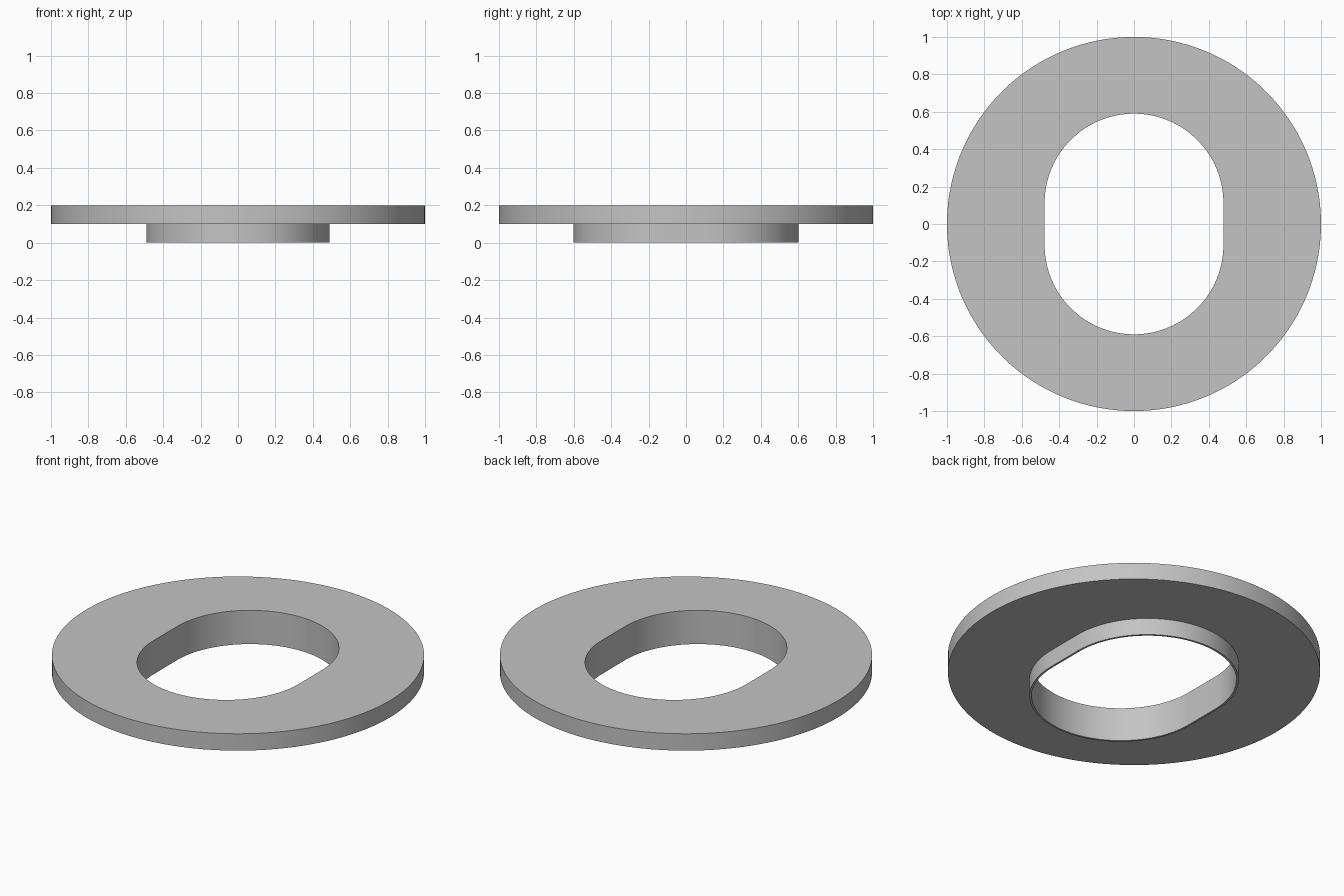
import bpy
import bmesh
from math import pi, cos, sin, radians

cube = bpy.data.objects.get("Cube")
if cube:
    bpy.data.objects.remove(cube, do_unlink=True)

HALF = 64            # segments in each half circle
COUNT = 2 * (HALF + 1)
SHIFT = 0.112        # half length of the straight sides


def circle(radius, z):
    """Even circle with the same point count as a slot outline."""
    angles = [(i + 0.5) * 2 * pi / COUNT for i in range(COUNT)]
    return [(radius * cos(a), radius * sin(a), z) for a in angles]


def slot(radius, z):
    """Two half circles joined by straight sides along y."""
    points = []
    for side in (1, -1):
        for i in range(HALF + 1):
            a = pi * i / HALF
            points.append((side * radius * cos(a),
                           side * (radius * sin(a) + SHIFT), z))
    return points


# Grey finish
grey = bpy.data.materials.new("plain grey")
grey.use_nodes = True
colour = (0.55, 0.55, 0.55, 1)
grey.diffuse_color = colour
grey.node_tree.nodes["Principled BSDF"].inputs["Base Color"].default_value = colour

# Round flange with a thin slotted collar below, as one closed section
outlines = [circle(1.0, 0.2), circle(1.0, 0.1),
            slot(0.49, 0.1), slot(0.49, 0),
            slot(0.478, 0), slot(0.478, 0.2)]
bm = bmesh.new()
rings = [[bm.verts.new(p) for p in outline] for outline in outlines]
for k, ring in enumerate(rings):
    following = rings[(k + 1) % len(rings)]
    for i in range(COUNT):
        j = (i + 1) % COUNT
        bm.faces.new((ring[i], following[i], following[j], ring[j]))
bmesh.ops.recalc_face_normals(bm, faces=bm.faces)
mesh = bpy.data.meshes.new("flanged_ring")
bm.to_mesh(mesh)
bm.free()
mesh.materials.append(grey)

ring_object = bpy.data.objects.new("flanged_ring", mesh)
bpy.context.collection.objects.link(ring_object)
bpy.ops.object.select_all(action="DESELECT")
ring_object.select_set(True)
bpy.context.view_layer.objects.active = ring_object
bpy.ops.object.shade_smooth_by_angle(angle=radians(30))
